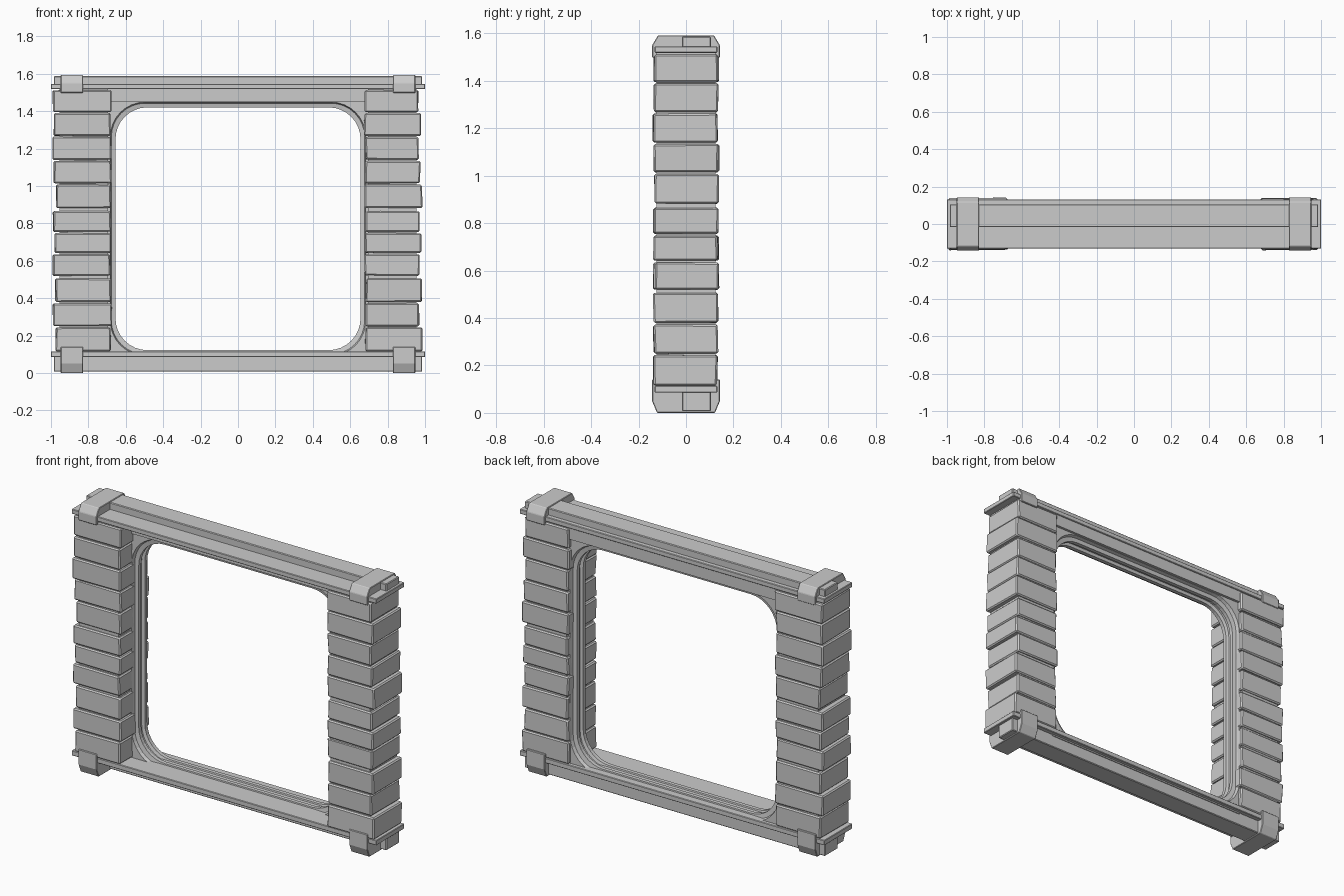
import bpy, bmesh, math, random
from mathutils import Vector

if "Cube" in bpy.data.objects:
    bpy.data.objects.remove(bpy.data.objects["Cube"])
random.seed(4)


def finish(name, bm, bevel=0.0):
    bmesh.ops.recalc_face_normals(bm, faces=bm.faces[:])
    me = bpy.data.meshes.new(name)
    bm.to_mesh(me)
    bm.free()
    ob = bpy.data.objects.new(name, me)
    bpy.context.collection.objects.link(ob)
    if bevel:
        m = ob.modifiers.new("Bevel", 'BEVEL')
        m.width = bevel
        m.segments = 1
    return ob


def box(name, x, y, z, bevel=0.0, jitter=0.0):
    bm = bmesh.new()
    bmesh.ops.create_cube(bm, size=1)
    for v in bm.verts:
        v.co = Vector([a[0] + (c + 0.5) * (a[1] - a[0]) for c, a in zip(v.co, (x, y, z))])
        v.co.x += random.uniform(-jitter, jitter)
        v.co.y += random.uniform(-jitter, jitter)
        v.co.z += random.uniform(-jitter, jitter) * 0.4
    return finish(name, bm, bevel)


def extrude_x(name, profile, x0, x1, bevel=0.0):
    bm = bmesh.new()
    a = [bm.verts.new((x0, y, z)) for y, z in profile]
    b = [bm.verts.new((x1, y, z)) for y, z in profile]
    bm.faces.new(a)
    bm.faces.new(b)
    for i in range(len(a)):
        j = (i + 1) % len(a)
        bm.faces.new((a[i], a[j], b[j], b[i]))
    return finish(name, bm, bevel)


def rounded_loop(bm, off, y, r, seg=8):
    # rounded rectangle of the opening, grown outward by off
    hx, z0, z1 = 0.655 + off, 0.122 - off, 1.42 + off
    out = []
    for k, (cx, cz) in enumerate([(hx - r, z1 - r), (r - hx, z1 - r), (r - hx, z0 + r), (hx - r, z0 + r)]):
        for i in range(seg + 1):
            a = math.pi / 2 * (k + i / seg)
            out.append(bm.verts.new((cx + r * math.cos(a), y, cz + r * math.sin(a))))
    return out


# stepped, grooved liner around the opening
bm = bmesh.new()
R = 0.17
profile = [(0.045, -0.02, 0.02), (0.028, -0.02, R + 0.015), (0.022, 0.0, R + 0.01),
           (0.0, 0.005, R), (0.0, 0.028, R), (0.016, 0.034, R + 0.01), (0.016, 0.056, R + 0.01),
           (0.0, 0.062, R), (0.0, 0.085, R), (0.022, 0.09, R + 0.01),
           (0.028, 0.11, R + 0.015), (0.045, 0.11, 0.02)]
loops = [rounded_loop(bm, *p) for p in profile]
for i, A in enumerate(loops):
    B = loops[(i + 1) % len(loops)]
    for j in range(len(A)):
        k = (j + 1) % len(A)
        bm.faces.new((A[j], A[k], B[k], B[j]))
finish("opening_liner", bm)

# lintel between the pillars under the top plate
box("lintel", (-0.72, 0.72), (-0.035, 0.125), (1.45, 1.525))

# top and bottom plates with their rear-set rails
box("top_plate", (-1, 1), (-0.132, 0.132), (1.518, 1.546), 0.003)
box("bottom_plate", (-1, 1), (-0.132, 0.132), (0.085, 0.115), 0.003)
box("top_rail", (-0.985, 0.985), (-0.017, 0.105), (1.54, 1.587), 0.004)
box("bottom_rail", (-0.985, 0.985), (-0.017, 0.105), (0.007, 0.09), 0.004)

# stacked stone pillars
rows = [(0.115, 0.243), (0.25, 0.372), (0.38, 0.506), (0.52, 0.634), (0.642, 0.747), (0.755, 0.865),
        (0.882, 1.007), (1.014, 1.133), (1.14, 1.262), (1.268, 1.389), (1.395, 1.512)]
left = [0.975, 0.99, 0.975, 0.99, 0.982, 0.988, 0.973, 0.986, 0.99, 0.984, 0.99]
right = [0.985, 0.97, 0.985, 0.97, 0.98, 0.97, 0.985, 0.975, 0.967, 0.978, 0.965]
for side, s, outer in (("left", -1, left), ("right", 1, right)):
    box(side + "_pillar_core", sorted((s * 0.695, s * 0.955)), (-0.125, 0.125), (0.1, 1.52))
    for i, (z, o) in enumerate(zip(rows, outer)):
        inner = 0.68 + random.uniform(-0.006, 0.004)
        d = random.uniform(-0.004, 0.004)
        box(f"{side}_stone_{i + 1}", sorted((s * inner, s * o)), (-0.135 + d, 0.135 + d), z, 0.007, 0.003)

# clamps gripping the plate ends
top_clamp = [(-0.143, 1.498), (-0.143, 1.55), (-0.118, 1.592), (0.118, 1.592), (0.143, 1.55), (0.143, 1.498)]
bottom_clamp = [(-0.143, 0.14), (-0.143, 0.05), (-0.122, 0.0), (0.122, 0.0), (0.143, 0.05), (0.143, 0.14)]
for side, s in (("left", -1), ("right", 1)):
    x0, x1 = sorted((s * 0.828, s * 0.948))
    extrude_x(side + "_top_clamp", top_clamp, x0, x1, 0.003)
    extrude_x(side + "_bottom_clamp", bottom_clamp, x0, x1, 0.003)
